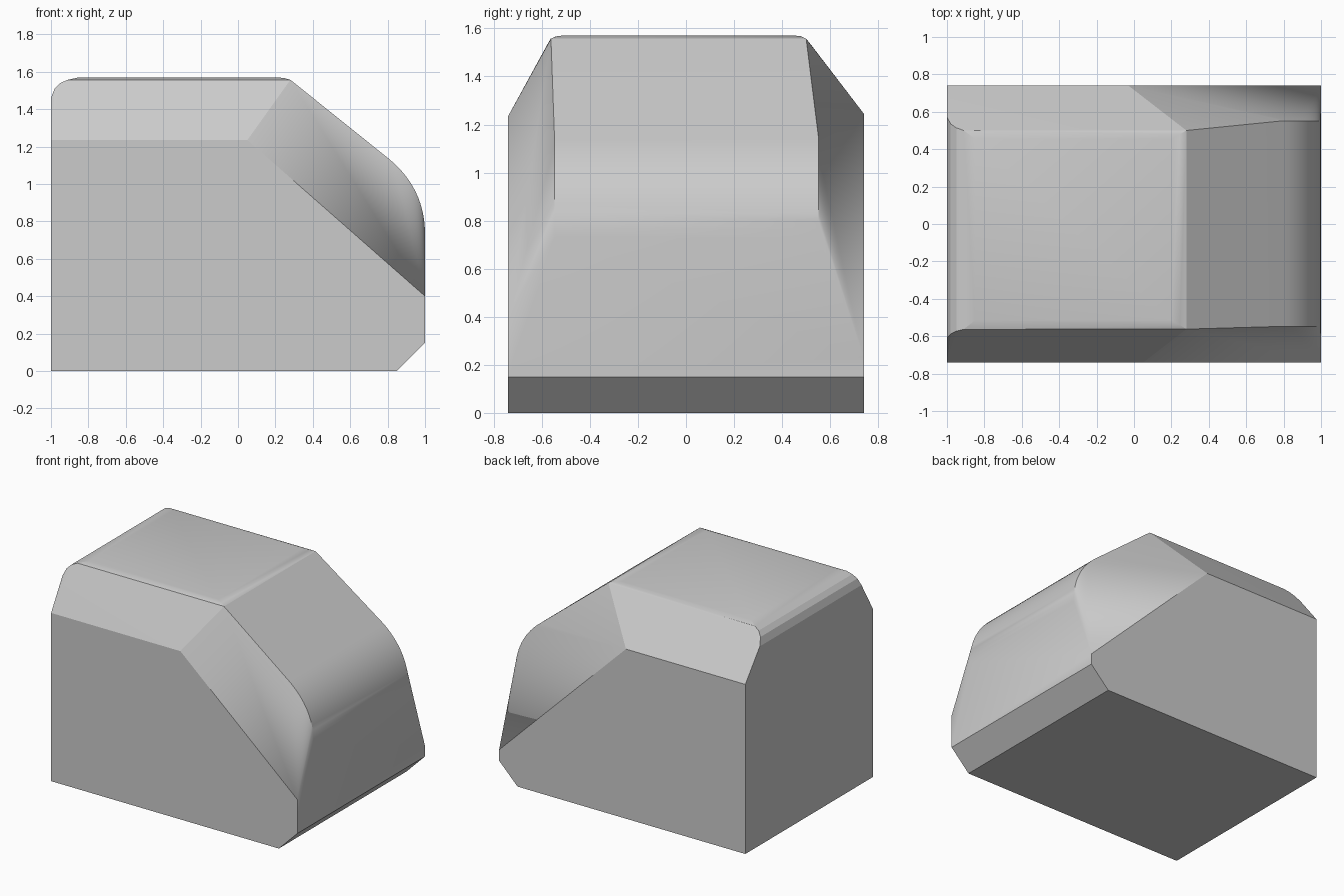
import bpy, bmesh, math

if "Cube" in bpy.data.objects:
    bpy.data.objects.remove(bpy.data.objects["Cube"])

# Lower body outline in x/z at full width: front and back differ slightly
FRONT, BACK = -0.74, 0.74
lower_front = [(-1, 0), (0.85, 0), (1, 0.15), (1, 0.40), (0.05, 1.235), (-1, 1.235)]
lower_back = [(-1, 0), (0.85, 0), (1, 0.15), (1, 0.23), (-0.03, 1.245), (-1, 1.245)]

# Upper spine rows: (x, z, front y, back y), left end to the slope start
spine = [(-1, 1.46, -0.607, 0.572), (-0.98, 1.51, -0.588, 0.535),
         (-0.95, 1.54, -0.573, 0.514), (-0.91, 1.557, -0.563, 0.50),
         (-0.85, 1.57, -0.515, 0.455), (0.20, 1.57, -0.515, 0.455),
         (0.245, 1.567, -0.54, 0.48), (0.28, 1.557, -0.562, 0.50)]

# Rounded nose: quadratic curve from the slope into the upright face
STEPS = 14
for i in range(STEPS + 1):
    t = i / STEPS
    a, b, c = (1 - t) ** 2, 2 * t * (1 - t), t * t
    spine.append((a * 0.80 + b + c, a * 1.14 + b * 0.98 + c * 0.73, -0.547, 0.552))

# Wrap the outlines in one convex skin
bm = bmesh.new()
for x, z in lower_front:
    bm.verts.new((x, FRONT, z))
for x, z in lower_back:
    bm.verts.new((x, BACK, z))
for x, z, y0, y1 in spine:
    bm.verts.new((x, y0, z))
    bm.verts.new((x, y1, z))
hull = bmesh.ops.convex_hull(bm, input=bm.verts[:])
loose = [v for v in bm.verts if not v.link_faces]
bmesh.ops.delete(bm, geom=loose, context='VERTS')
bmesh.ops.dissolve_limit(bm, angle_limit=math.radians(0.5),
                         verts=bm.verts[:], edges=bm.edges[:])
bmesh.ops.recalc_face_normals(bm, faces=bm.faces[:])

mesh = bpy.data.meshes.new("body")
bm.to_mesh(mesh)
bm.free()
body = bpy.data.objects.new("body", mesh)
bpy.context.collection.objects.link(body)

# Smooth the nose and top rounding, keep the panel creases sharp
bpy.context.view_layer.objects.active = body
body.select_set(True)
bpy.ops.object.shade_smooth_by_angle(angle=math.radians(18))
